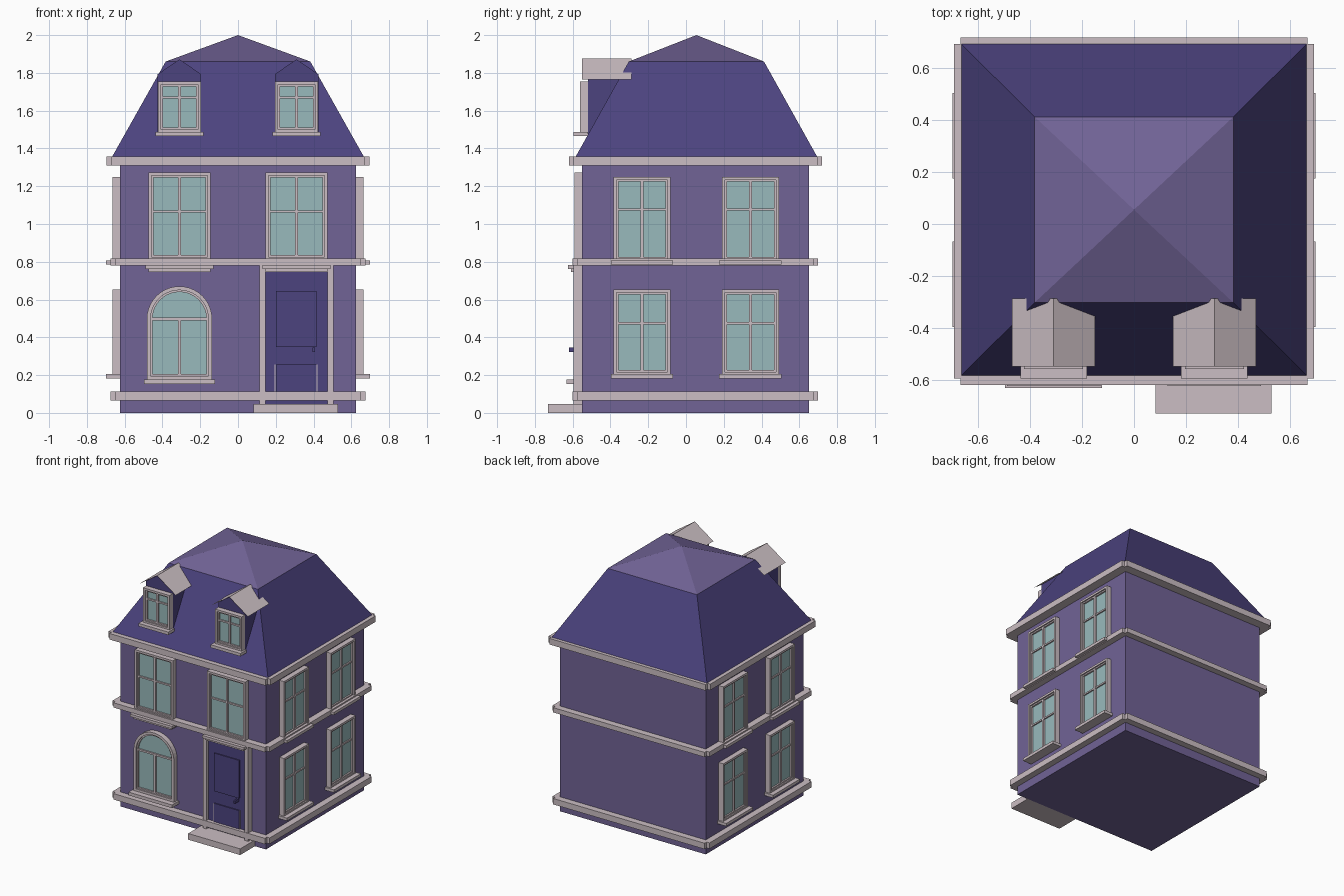
import bpy, bmesh, math
from mathutils import Matrix, Vector

if "Cube" in bpy.data.objects:
    bpy.data.objects.remove(bpy.data.objects["Cube"])


def material(name, rgb):
    m = bpy.data.materials.new(name)
    lin = [((c / 255 + 0.055) / 1.055) ** 2.4 for c in rgb]
    m.diffuse_color = (*lin, 1)
    m.use_nodes = True
    m.node_tree.nodes["Principled BSDF"].inputs["Base Color"].default_value = m.diffuse_color
    return m


WALL = material("muted purple", (113, 99, 150))
DARK = material("deep indigo", (76, 67, 127))
TRIM = material("pale stone", (203, 190, 195))
GLASS = material("teal glass", (152, 186, 188))
MATS = [WALL, DARK, TRIM, GLASS]


class Part:
    """Collects boxes and polygons, then turns them into one object."""
    def __init__(self, name, matrix=None):
        self.name, self.bm, self.matrix = name, bmesh.new(), matrix or Matrix()

    def box(self, mat, x0, x1, y0, y1, z0, z1):
        m = Matrix.Translation(((x0 + x1) / 2, (y0 + y1) / 2, (z0 + z1) / 2))
        m = m @ Matrix.Diagonal((abs(x1 - x0), abs(y1 - y0), abs(z1 - z0), 1))
        verts = bmesh.ops.create_cube(self.bm, size=1, matrix=m)["verts"]
        for f in {f for v in verts for f in v.link_faces}:
            f.material_index = MATS.index(mat)

    def face(self, mat, pts):
        f = self.bm.faces.new([self.bm.verts.new(p) for p in pts])
        f.material_index = MATS.index(mat)

    def frame(self, x0, x1, z0, z1, w, y0, y1):
        for a, b in ((x0, x0 + w), (x1 - w, x1)):
            self.box(TRIM, a, b, y0, y1, z0, z1)
        for a, b in ((z0, z0 + w), (z1 - w, z1)):
            self.box(TRIM, x0 + w, x1 - w, y0, y1, a, b)

    def done(self):
        bmesh.ops.remove_doubles(self.bm, verts=self.bm.verts, dist=1e-5)
        me = bpy.data.meshes.new(self.name)
        self.bm.to_mesh(me)
        self.bm.free()
        for m in MATS:
            me.materials.append(m)
        ob = bpy.data.objects.new(self.name, me)
        ob.matrix_world = self.matrix
        bpy.context.collection.objects.link(ob)
        return ob


# wall frames: local x runs along the wall, local -y points outwards
FRONT = Matrix.Translation((0, -0.55, 0))
RIGHT = Matrix.Translation((0.625, 0, 0)) @ Matrix.Rotation(math.pi / 2, 4, "Z")
LEFT = Matrix.Translation((-0.625, 0, 0)) @ Matrix.Rotation(-math.pi / 2, 4, "Z")
DORMER = Matrix.Translation((0, -0.52, 0))


def window(name, matrix, cx, w, z0, z1, bar, sill=None):
    p = Part(name, matrix)
    x0, x1 = cx - w / 2, cx + w / 2
    p.frame(x0, x1, z0, z1, 0.016, -0.04, 0)
    p.frame(x0 + 0.016, x1 - 0.016, z0 + 0.016, z1 - 0.016, 0.01, -0.03, 0)
    p.box(TRIM, cx - 0.008, cx + 0.008, -0.03, -0.01, z0, z1)
    p.box(TRIM, x0 + 0.016, x1 - 0.016, -0.028, -0.01, bar - 0.006, bar + 0.006)
    p.box(GLASS, x0 + 0.02, x1 - 0.02, -0.018, -0.01, z0 + 0.02, z1 - 0.02)
    if sill:
        p.box(TRIM, x0 - 0.014, x1 + 0.014, -0.075, 0, *sill)
    p.done()


# main walls
p = Part("walls")
p.box(WALL, -0.625, 0.625, -0.55, 0.65, 0, 1.35)
p.done()


# horizontal bands: long front/back strip crossing a wider side strip
def band(name, out, z0, z1):
    b = Part(name)
    b.box(TRIM, -0.6 - out, 0.6 + out, -0.55 - out, 0.65 + out, z0, z1)
    b.box(TRIM, -0.625 - out, 0.625 + out, -0.525 - out, 0.625 + out, z0, z1)
    b.done()


band("base_band", 0.05, 0.066, 0.112)
band("middle_band", 0.05, 0.78, 0.817)
band("cornice", 0.07, 1.31, 1.357)

# mansard roof: steep dark skirt and shallow top
p = Part("mansard_roof")
low = [(-0.667, -0.585, 1.355), (0.667, -0.585, 1.355), (0.667, 0.695, 1.355), (-0.667, 0.695, 1.355)]
top = [(-0.383, -0.303, 1.86), (0.383, -0.303, 1.86), (0.383, 0.413, 1.86), (-0.383, 0.413, 1.86)]
for i in range(4):
    j = (i + 1) % 4
    p.face(DARK, [low[i], low[j], top[j], top[i]])
    p.face(WALL, [top[i], top[j], (0, 0.055, 2.0)])
p.done()

# dormers with thin gable roof panels
for side, cx in (("left", -0.31), ("right", 0.31)):
    p = Part(side + "_dormer")
    h, yf, yb = 0.115, -0.52, -0.3
    prof = [(cx - h, 1.47), (cx + h, 1.47), (cx + h, 1.793), (cx, 1.872), (cx - h, 1.793)]
    p.face(DARK, [(x, yf, z) for x, z in prof])
    for i in (1, 4):
        a, b = prof[i], prof[(i + 1) % 5]
        p.face(DARK, [(a[0], yf, a[1]), (a[0], yb, a[1]), (b[0], yb, b[1]), (b[0], yf, b[1])])
    p.done()
    p = Part(side + "_dormer_roof")
    for s in (-1, 1):
        q = [(cx, -0.55, 1.875), (cx + s * 0.16, -0.55, 1.765),
             (cx + s * 0.16, -0.288, 1.765), (cx, -0.288, 1.875)]
        p.face(TRIM, q if s > 0 else q[::-1])
    p.done()
    window(side + "_dormer_window", DORMER, cx, 0.228, 1.485, 1.755, 1.67, (1.465, 1.488))
    window(side + "_front_window", FRONT, cx, 0.328, 0.81, 1.273, 1.066)

# side windows on both floors
for side, mat, sgn in (("right", RIGHT, 1), ("left", LEFT, -1)):
    for pos, cy in (("front", -0.233), ("rear", 0.341)):
        window(f"{side}_{pos}_lower_window", mat, sgn * cy, 0.302, 0.2, 0.653, 0.475, (0.183, 0.205))
        window(f"{side}_{pos}_upper_window", mat, sgn * cy, 0.302, 0.8, 1.25, 1.077, (0.785, 0.807))

# arched front window
p = Part("arched_window", FRONT)
CX, SPRING, BASE = -0.31, 0.497, 0.175


def arch(r, z0):
    arc = [(CX + r * math.cos(math.pi * i / 20), SPRING + r * math.sin(math.pi * i / 20)) for i in range(21)]
    return [(CX + r, z0)] + arc + [(CX - r, z0)]


def arch_frame(r0, r1, z0, z1, y):
    o, n = arch(r0, z0), arch(r1, z1)
    for i in range(len(o)):
        j = (i + 1) % len(o)
        p.face(TRIM, [(*o[i][:1], y, o[i][1]), (n[i][0], y, n[i][1]), (n[j][0], y, n[j][1]), (o[j][0], y, o[j][1])])
        p.face(TRIM, [(o[i][0], y, o[i][1]), (o[j][0], y, o[j][1]), (o[j][0], 0, o[j][1]), (o[i][0], 0, o[i][1])])
        p.face(TRIM, [(n[i][0], 0, n[i][1]), (n[j][0], 0, n[j][1]), (n[j][0], y, n[j][1]), (n[i][0], y, n[i][1])])


arch_frame(0.173, 0.153, BASE, BASE + 0.02, -0.04)
arch_frame(0.153, 0.143, BASE + 0.02, BASE + 0.03, -0.03)
p.face(GLASS, [(x, -0.018, z) for x, z in reversed(arch(0.15, BASE + 0.02))])
p.box(TRIM, CX - 0.15, CX + 0.15, -0.03, -0.012, SPRING - 0.007, SPRING + 0.007)
p.box(TRIM, CX - 0.008, CX + 0.008, -0.03, -0.012, BASE, SPRING)
p.box(TRIM, CX - 0.187, CX + 0.187, -0.083, 0, 0.152, 0.177)
p.done()

# mouldings under the middle band
for name, cx in (("left_moulding", -0.31), ("door_moulding", 0.31)):
    p = Part(name, FRONT)
    p.box(TRIM, cx - 0.18, cx + 0.18, -0.075, 0, 0.762, 0.782)
    p.box(TRIM, cx - 0.165, cx + 0.165, -0.06, 0, 0.745, 0.762)
    p.done()

# door surround, leaf, raised panels and handle
p = Part("door_surround", FRONT)
for a in (0.115, 0.475):
    p.box(TRIM, a, a + 0.03, -0.046, 0, 0.045, 0.78)
p.done()
p = Part("door", FRONT)
p.box(DARK, 0.145, 0.475, -0.02, 0, 0.045, 0.746)
p.box(DARK, 0.2, 0.415, -0.028, -0.02, 0.35, 0.645)
p.box(DARK, 0.2, 0.415, -0.028, -0.02, 0.1, 0.255)
for x in (0.194, 0.415):
    p.box(TRIM, x, x + 0.005, -0.027, -0.02, 0.1, 0.255)
p.done()
p = Part("door_handle", FRONT)
p.box(DARK, 0.395, 0.408, -0.07, -0.02, 0.322, 0.345)
p.done()

# front step
p = Part("front_step")
p.box(TRIM, 0.083, 0.53, -0.73, -0.55, 0, 0.048)
p.done()
